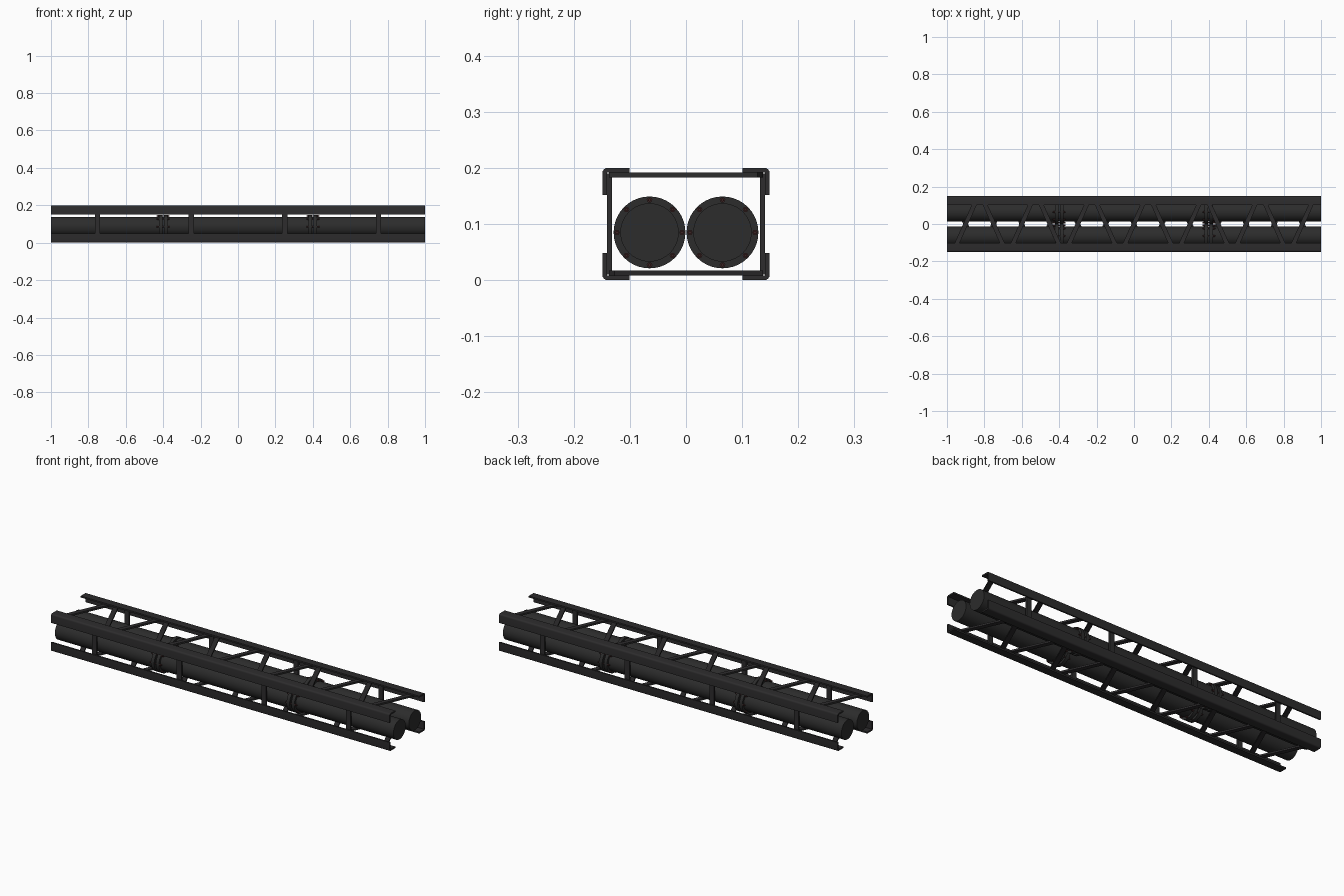
import bpy, bmesh, math
from mathutils import Matrix, Vector

if "Cube" in bpy.data.objects:
    bpy.data.objects.remove(bpy.data.objects["Cube"])


def material(name, rgb):
    m = bpy.data.materials.new(name)
    m.diffuse_color = (*rgb, 1)
    m.use_nodes = True
    m.node_tree.nodes["Principled BSDF"].inputs["Base Color"].default_value = m.diffuse_color
    return m


STEEL = material("dark steel", (0.026, 0.025, 0.026))
PIPE = material("pipe charcoal", (0.025, 0.025, 0.025))
BOLT = material("rusty bolt", (0.045, 0.018, 0.018))


def finish(name, bm, mat, smooth=False):
    bmesh.ops.recalc_face_normals(bm, faces=bm.faces)
    me = bpy.data.meshes.new(name)
    bm.to_mesh(me)
    bm.free()
    me.materials.append(mat)
    ob = bpy.data.objects.new(name, me)
    bpy.context.collection.objects.link(ob)
    if smooth:
        bpy.ops.object.select_all(action='DESELECT')
        ob.select_set(True)
        bpy.context.view_layer.objects.active = ob
        bpy.ops.object.shade_smooth_by_angle(angle=math.radians(35))
    return ob


def add_box(bm, centre, size, turn=0):
    mat = (Matrix.Translation(centre) @ Matrix.Rotation(turn, 4, 'Z')
           @ Matrix.Diagonal((*size, 1)))
    bmesh.ops.create_cube(bm, size=1, matrix=mat)


def add_cylinder(bm, centre, radius, length, sides):
    mat = Matrix.Translation(centre) @ Matrix.Rotation(math.pi / 2, 4, 'Y')
    bmesh.ops.create_cone(bm, cap_ends=True, segments=sides, radius1=radius,
                          radius2=radius, depth=length, matrix=mat)


# Angle-iron corner rails with a rounded outer corner
W, H, LEG, T, R = 0.149, 0.2, 0.048, 0.008, 0.009
corner = [(W - R + R * math.cos(a), H - R + R * math.sin(a))
          for a in (i * math.pi / 8 for i in range(5))]
section = [(W - T, H - LEG), (W, H - LEG)] + corner + [
    (W - LEG, H), (W - LEG, H - T), (W - T, H - T)]
for side, sy in (("back", 1), ("front", -1)):
    for level, sz in (("upper", 1), ("lower", -1)):
        bm = bmesh.new()
        verts = [bm.verts.new((-1, y * sy, 0.1 + (z - 0.1) * sz)) for y, z in section]
        face = bm.faces.new(verts)
        ext = bmesh.ops.extrude_face_region(bm, geom=[face])
        bmesh.ops.translate(bm, vec=(2, 0, 0), verts=[
            v for v in ext["geom"] if isinstance(v, bmesh.types.BMVert)])
        finish(f"{level}_{side}_rail", bm, STEEL, True)

# Zigzag lattice under the upper rails and over the lower rails
DX, DY = 0.118, 0.264
for name, z, flip in (("upper_lattice", 0.1875, 1), ("lower_lattice", 0.0125, -1)):
    bm = bmesh.new()
    for i in range(13):
        s = flip * (1 if i % 2 == 0 else -1)
        add_box(bm, (-0.9 + 0.15 * i, 0, z), (math.hypot(DX, DY), 0.024, 0.009),
                s * math.atan2(DY, DX))
    finish(name, bm, STEEL)

# Upright side straps
for side, sy in (("back", 1), ("front", -1)):
    bm = bmesh.new()
    for x in (-0.75, -0.25, 0.25, 0.75):
        add_box(bm, (x, sy * 0.1365, 0.1), (0.027, 0.009, 0.18))
    finish(f"{side}_straps", bm, STEEL)

# Two pipes with paired flanges and bolts
CZ = 0.085
for side, y in (("back", 0.065), ("front", -0.065)):
    bm = bmesh.new()
    add_cylinder(bm, (0, y, CZ), 0.052, 2, 40)
    finish(f"{side}_pipe", bm, PIPE, True)

    flanges, bolts = bmesh.new(), bmesh.new()
    for x in (-0.4, 0.4):
        for off in (-0.014, 0.014):
            add_cylinder(flanges, (x + off, y, CZ), 0.064, 0.018, 40)
        for k in range(8):
            a = k * math.pi / 4
            c = Vector((x, y + 0.058 * math.cos(a), CZ + 0.058 * math.sin(a)))
            add_cylinder(bolts, c, 0.003, 0.07, 8)
            for off in (-0.026, 0.026):
                add_cylinder(bolts, c + Vector((off, 0, 0)), 0.0052, 0.007, 6)
    finish(f"{side}_flanges", flanges, PIPE, True)
    finish(f"{side}_bolts", bolts, BOLT)
